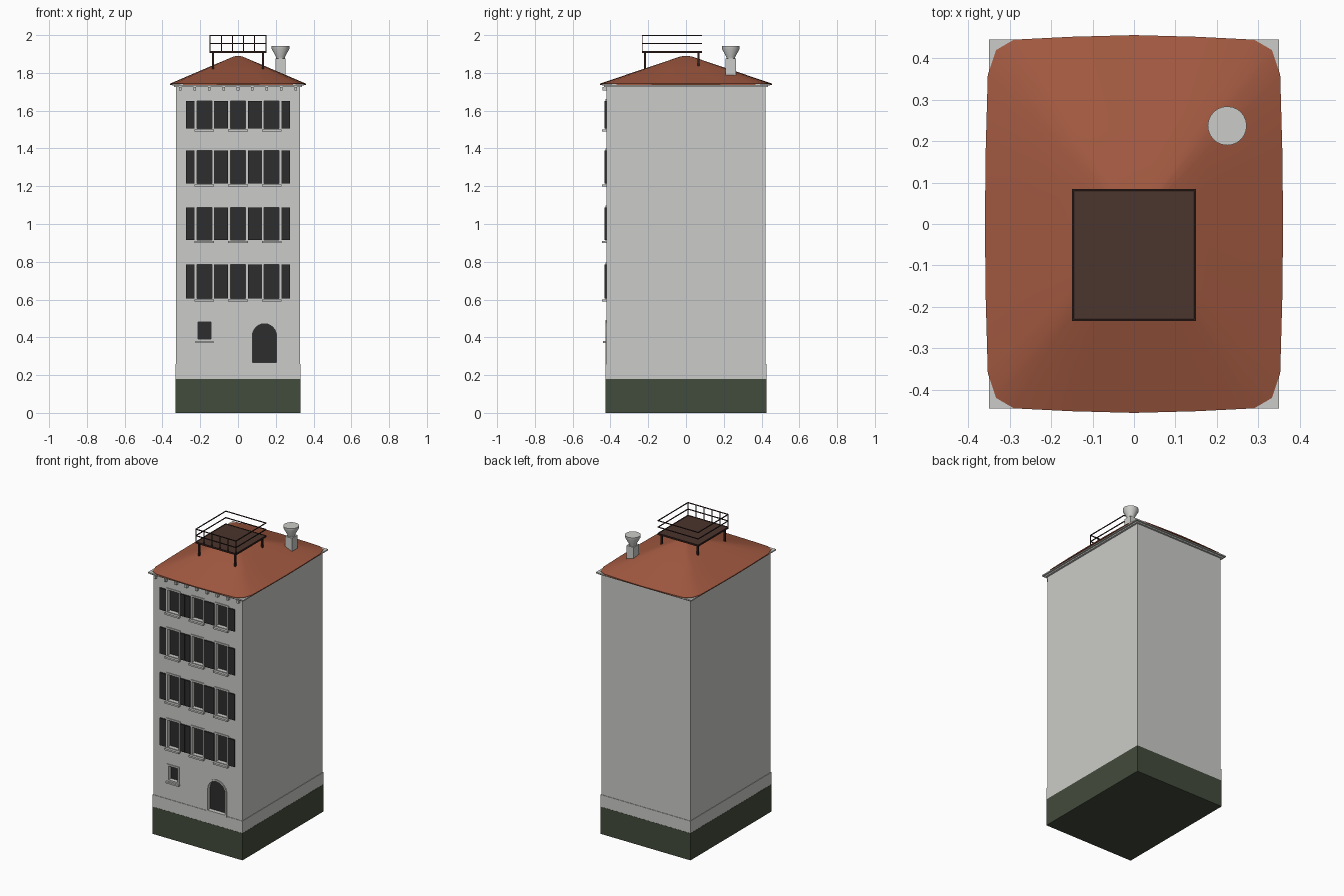
import bpy
import bmesh
from math import pi, cos, sin

cube = bpy.data.objects.get("Cube")
if cube:
    bpy.data.objects.remove(cube, do_unlink=True)


def material(name, rgb):
    m = bpy.data.materials.new(name)
    m.use_nodes = True
    m.diffuse_color = (*rgb, 1)
    m.node_tree.nodes["Principled BSDF"].inputs["Base Color"].default_value = (*rgb, 1)
    return m


PLASTER = material("pale plaster", (0.6, 0.6, 0.58))
GREEN = material("dark green", (0.055, 0.071, 0.045))
TILE = material("terracotta", (0.36, 0.1, 0.052))
DARK = material("charcoal", (0.027, 0.027, 0.027))
DECK = material("brown deck", (0.07, 0.035, 0.026))
RAIL = material("dark brown", (0.032, 0.015, 0.012))


def finish(name, bm, mat):
    bmesh.ops.recalc_face_normals(bm, faces=bm.faces[:])
    mesh = bpy.data.meshes.new(name)
    bm.to_mesh(mesh)
    bm.free()
    mesh.materials.append(mat)
    obj = bpy.data.objects.new(name, mesh)
    bpy.context.collection.objects.link(obj)
    return obj


def add_box(bm, x0, x1, y0, y1, z0, z1):
    verts = bmesh.ops.create_cube(bm, size=1)["verts"]
    for v in verts:
        v.co.x = x1 if v.co.x > 0 else x0
        v.co.y = y1 if v.co.y > 0 else y0
        v.co.z = z1 if v.co.z > 0 else z0


def boxes(name, extents, mat):
    bm = bmesh.new()
    for e in extents:
        add_box(bm, *e)
    return finish(name, bm, mat)


def block(name, hx, hy, z0, z1, mat):
    return boxes(name, [(-hx, hx, -hy, hy, z0, z1)], mat)


def loft(bm, rings, cap=True):
    """Bridge closed rings of points, optionally capping both ends."""
    loops = [[bm.verts.new(p) for p in ring] for ring in rings]
    n = len(loops[0])
    for a, b in zip(loops, loops[1:]):
        for i in range(n):
            j = (i + 1) % n
            bm.faces.new((a[i], a[j], b[j], b[i]))
    if cap:
        bm.faces.new(loops[0])
        bm.faces.new(loops[-1])


def opening(x, half, z0, z1, arched=False, grow=0.0):
    """Outline of a window or door in the front wall, as x and z pairs."""
    half, z0, z1 = half + grow, z0 - grow, z1 + grow
    pts = [(x - half, z0), (x + half, z0)]
    if arched:
        spring = z1 - half
        pts += [(x + half * cos(pi * i / 12), spring + half * sin(pi * i / 12))
                for i in range(13)]
    else:
        pts += [(x + half, z1), (x - half, z1)]
    return pts


def at_depth(pts, y):
    return [(x, y, z) for x, z in pts]


# Tower body
HX, HY = 0.327, 0.422
FRONT = -HY
block("green_base", 0.331, 0.426, 0, 0.18, GREEN)
block("plinth", 0.33, 0.425, 0.18, 0.26, PLASTER)
walls = block("walls", HX, HY, 0.26, 1.73, PLASTER)

# Window and door layout
rows = [(0.606, 0.786), (0.916, 1.088), (1.215, 1.39), (1.506, 1.65)]
columns = (-0.178, 0, 0.178)
openings = [(x, 0.04, z0, z1, False) for z0, z1 in rows for x in columns]
openings += [(-0.178, 0.034, 0.39, 0.482, False), (0.14, 0.064, 0.266, 0.472, True)]

# Recesses cut into the front wall
RECESS = FRONT + 0.025
bm = bmesh.new()
for o in openings:
    pts = opening(*o)
    loft(bm, [at_depth(pts, FRONT - 0.05), at_depth(pts, RECESS)])
cutter = finish("recess_cutter", bm, PLASTER)
cutter.hide_render = True
mod = walls.modifiers.new("recesses", "BOOLEAN")
mod.operation = "DIFFERENCE"
mod.solver = "EXACT"
mod.object = cutter
bpy.context.view_layer.objects.active = walls
bpy.ops.object.modifier_apply(modifier=mod.name)
bpy.data.objects.remove(cutter, do_unlink=True)

# Dark panes and door leaf at the back of the recesses
bm = bmesh.new()
for o in openings:
    pts = opening(*o)
    loft(bm, [at_depth(pts, RECESS - 0.003), at_depth(pts, RECESS + 0.002)])
finish("panes_and_door", bm, DARK)

# Raised surrounds
bm = bmesh.new()
for o in openings:
    inner, outer = opening(*o), opening(*o, grow=0.011)
    back, face = FRONT + 0.002, FRONT - 0.005
    loft(bm, [at_depth(inner, back), at_depth(inner, face),
              at_depth(outer, face), at_depth(outer, back)], cap=False)
finish("surrounds", bm, PLASTER)

# Sills
sills = [(x - 0.052, x + 0.052, FRONT - 0.022, FRONT + 0.002, z0 - 0.016, z0 - 0.005)
         for z0, z1 in rows for x in columns]
sills.append((-0.226, -0.13, FRONT - 0.018, FRONT + 0.002, 0.37, 0.38))
boxes("sills", sills, PLASTER)

# Shutters, paired ones meeting between windows
spans = [(-0.275, -0.229), (-0.127, -0.0905), (-0.0895, -0.052)]
spans += [(-b, -a) for a, b in spans]
boxes("shutters", [(a, b, FRONT - 0.009, FRONT + 0.001, z0, z1)
                   for z0, z1 in rows for a, b in spans], DARK)

# Eaves with brackets along the front
block("eaves_lower", 0.34, 0.434, 1.724, 1.732, PLASTER)
block("eaves_upper", 0.35, 0.445, 1.732, 1.74, PLASTER)
brackets = [-0.305 + i * 0.07625 for i in range(9)]
boxes("brackets", [(x - 0.007, x + 0.007, FRONT - 0.02, FRONT + 0.002, 1.706, 1.726)
                   for x in brackets], PLASTER)

# Bowed hip roof with rounded corners
quarter = [(0.36, 0), (0.358, 0.18), (0.353, 0.36), (0.333, 0.42), (0.29, 0.445), (0.15, 0.452)]
half_outline = quarter + [(0, 0.456)] + [(-x, y) for x, y in reversed(quarter)]
outline = half_outline + [(-x, -y) for x, y in half_outline[1:-1]]
bm = bmesh.new()
profile = [(1, 1.737), (1, 1.743), (0.5, 1.82), (0.07, 1.886), (0.02, 1.89)]
loft(bm, [[(x * s, y * s, z) for x, y in outline] for s, z in profile])
roof = finish("roof", bm, TILE)

# Chimney with flared pot
CX, CY = 0.225, 0.237
boxes("chimney_shaft", [(CX - 0.026, CX + 0.026, CY - 0.029, CY + 0.029, 1.75, 1.875)], PLASTER)
bm = bmesh.new()
pot = [(0.022, 1.872), (0.024, 1.885), (0.047, 1.928), (0.047, 1.943)]
loft(bm, [[(CX + r * cos(pi * i / 12), CY + r * sin(pi * i / 12), z) for i in range(24)]
          for r, z in pot])
chimney_pot = finish("chimney_pot", bm, PLASTER)

# Roof terrace deck with border and legs
X0, X1, Y0, Y1 = -0.15, 0.15, -0.234, 0.085
boxes("terrace_deck", [(X0 + 0.006, X1 - 0.006, Y0 + 0.006, Y1 - 0.006, 1.905, 1.913)], DECK)


def rim(z0, z1, w):
    """Four bars round the edge of the deck."""
    return [(X0, X1, Y0, Y0 + w, z0, z1), (X0, X1, Y1 - w, Y1, z0, z1),
            (X0, X0 + w, Y0 + w, Y1 - w, z0, z1), (X1 - w, X1, Y0 + w, Y1 - w, z0, z1)]


boxes("terrace_border", rim(1.904, 1.915, 0.006), RAIL)
boxes("terrace_legs", [(x - 0.006, x + 0.006, y - 0.006, y + 0.006, 1.8, 1.906)
                       for x in (-0.132, 0.132) for y in (-0.217, 0.066)], RAIL)

# Railing, with uprights on the front side only
boxes("terrace_rails", rim(1.995, 2.0, 0.005) + rim(1.952, 1.957, 0.005), RAIL)
uprights = [X0 + 0.0025 + i * 0.059 for i in range(6)]
boxes("terrace_uprights", [(x - 0.0025, x + 0.0025, Y0, Y0 + 0.005, 1.913, 1.998)
                           for x in uprights], RAIL)

# Smooth shading on the rounded parts
for obj in (roof, chimney_pot):
    bpy.ops.object.select_all(action="DESELECT")
    obj.select_set(True)
    bpy.context.view_layer.objects.active = obj
    bpy.ops.object.shade_smooth_by_angle(angle=pi / 6)
